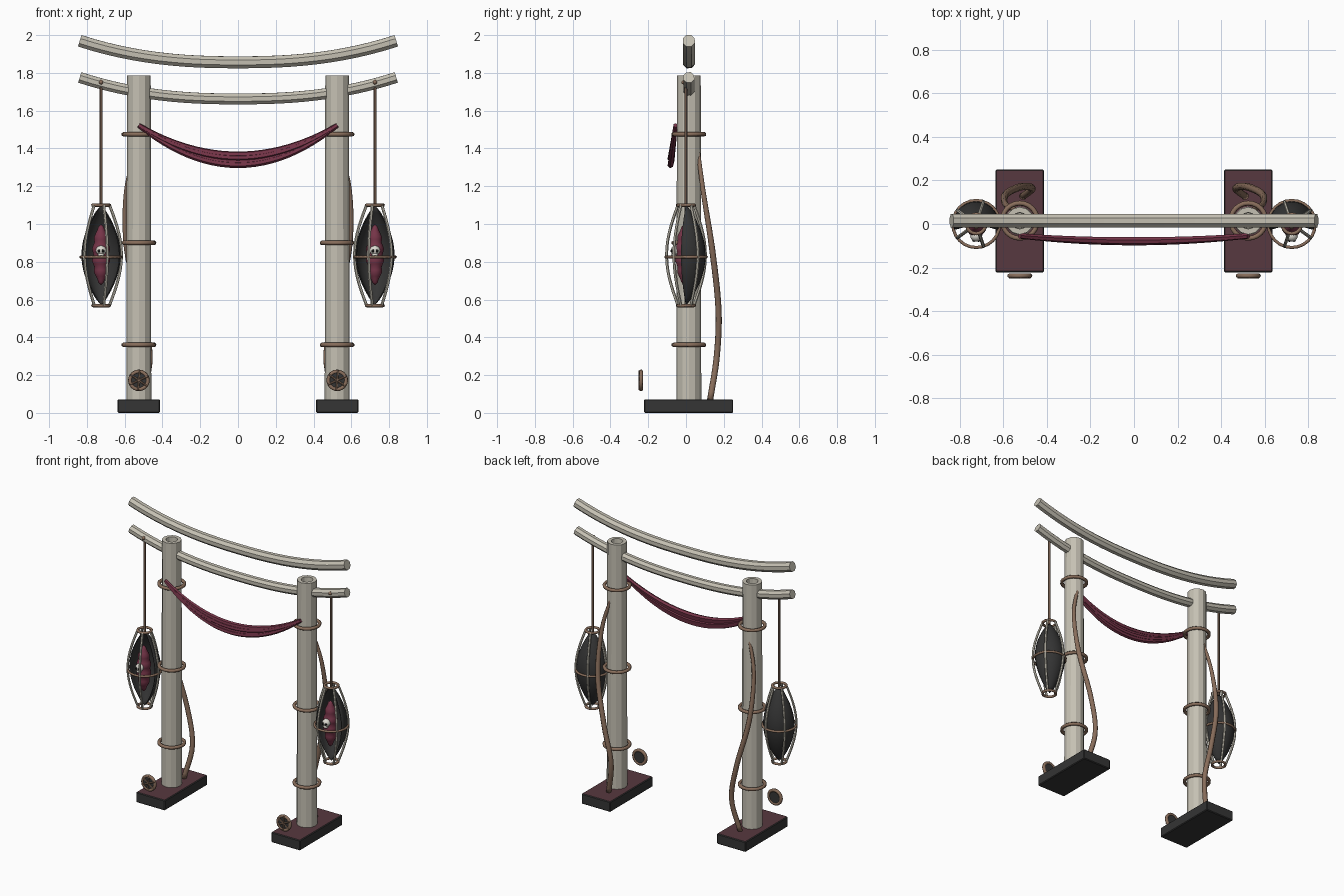
import bpy, bmesh, math
from mathutils import Vector

if "Cube" in bpy.data.objects:
    bpy.data.objects.remove(bpy.data.objects["Cube"])

def mat(name, c):
    m = bpy.data.materials.new(name)
    m.diffuse_color = (*c, 1)
    m.use_nodes = True
    m.node_tree.nodes["Principled BSDF"].inputs["Base Color"].default_value = m.diffuse_color
    return m

BONE = mat("pale_bone", (0.56, 0.53, 0.45))
BROWN = mat("cord_brown", (0.25, 0.155, 0.105))
CLOTH = mat("maroon_cloth", (0.18, 0.035, 0.065))
WINE = mat("dark_wine", (0.095, 0.04, 0.05))
DARK = mat("charcoal", (0.035, 0.035, 0.035))
WHITE = mat("skull_white", (0.72, 0.70, 0.64))
BLACK = mat("socket_black", (0.008, 0.008, 0.008))
PY = 0.015          # depth of posts and beams
PX = 0.525          # post offset
LX, LZ = 0.725, 0.835   # lantern centre

def finish(name, bm, *mats, smooth=False):
    bmesh.ops.recalc_face_normals(bm, faces=bm.faces)
    me = bpy.data.meshes.new(name)
    bm.to_mesh(me)
    bm.free()
    for m in mats:
        me.materials.append(m)
    for p in me.polygons:
        p.use_smooth = smooth
    ob = bpy.data.objects.new(name, me)
    bpy.context.collection.objects.link(ob)
    return ob

def tube(name, pts, r, m, sides=8, closed=False, taper=None, smooth=False):
    bm = bmesh.new()
    pts = [Vector(p) for p in pts]
    n = len(pts)
    rings, u = [], None
    for i, p in enumerate(pts):
        a = pts[i - 1] if (i or closed) else p
        b = pts[(i + 1) % n] if (i < n - 1 or closed) else p
        t = (b - a).normalized()
        if u is None:
            u = t.orthogonal()
        u = (u - t * u.dot(t)).normalized()
        v = t.cross(u)
        rr = r * (taper(i / (n - 1)) if taper else 1)
        rings.append([bm.verts.new(p + rr * (math.cos(k) * u + math.sin(k) * v))
                      for k in [2 * math.pi * (j + .5) / sides for j in range(sides)]])
    for i in range(n if closed else n - 1):
        A, B = rings[i], rings[(i + 1) % n]
        for j in range(sides):
            k = (j + 1) % sides
            bm.faces.new((A[j], A[k], B[k], B[j]))
    if not closed:
        bm.faces.new(rings[0])
        bm.faces.new(rings[-1])
    return finish(name, bm, m, smooth=smooth)

def hoop(name, c, R, r, m, axis='z', n=24):
    pts = []
    for i in range(n):
        a = 2 * math.pi * i / n
        x, y = R * math.cos(a), R * math.sin(a)
        pts.append((c[0] + x, c[1] + (y if axis == 'z' else 0), c[2] + (0 if axis == 'z' else y)))
    return tube(name, pts, r, m, 6, closed=True, smooth=True)

def ball(name, c, s, m):
    bm = bmesh.new()
    bmesh.ops.create_uvsphere(bm, u_segments=12, v_segments=8, radius=1)
    for v in bm.verts:
        v.co = Vector((v.co.x * s[0] + c[0], v.co.y * s[1] + c[1], v.co.z * s[2] + c[2]))
    return finish(name, bm, m, smooth=True)

def lathe(name, c, prof, m, a0=0.0, a1=2 * math.pi, n=20, smooth=True):
    bm = bmesh.new()
    rows = [[bm.verts.new((c[0] + r * math.cos(a0 + (a1 - a0) * j / n),
                           c[1] + r * math.sin(a0 + (a1 - a0) * j / n), z))
             for j in range(n + 1)] for r, z in prof]
    for A, B in zip(rows, rows[1:]):
        for j in range(n):
            bm.faces.new((A[j], A[j + 1], B[j + 1], B[j]))
    bmesh.ops.remove_doubles(bm, verts=bm.verts, dist=1e-5)
    return finish(name, bm, m, smooth=smooth)

def spline(P, n=6):
    # Catmull-Rom through the points
    P = [Vector(p) for p in P]
    Q = [2 * P[0] - P[1]] + P + [2 * P[-1] - P[-2]]
    out = []
    for i in range(1, len(Q) - 2):
        a, b, c, d = Q[i - 1:i + 3]
        for k in range(n):
            t = k / n
            out.append(.5 * (2 * b + (c - a) * t + (2 * a - 5 * b + 4 * c - d) * t * t
                             + (3 * b - a - 3 * c + d) * t ** 3))
    return out + [P[-1]]

# Curved cross beams
for name, z, r in (("lower_beam", 1.662, 0.031), ("upper_beam", 1.856, 0.034)):
    pts = []
    for i in range(25):
        x = -0.838 + 1.676 * i / 24
        pts.append((x, PY, z + 0.114 * abs(x / 0.838) ** 2.4))
    tube(name, pts, r, BONE, 8)

# Draped cloth made of gathered folds
for k in range(4):
    sag = 0.155 + 0.018 * k
    pts = []
    for i in range(25):
        t = -1 + i / 12
        e = 1 - t * t
        pts.append((0.525 * t, -0.055 - (0.022 + 0.005 * (k % 2)) * e, 1.522 - sag * e))
    tube("drape_fold_%d" % k, pts, 0.017, CLOTH, 6,
         taper=lambda t: 0.75 + 0.25 * math.sin(math.pi * t))

for s, side in ((-1, "left"), (1, "right")):
    x = s * PX
    # Plinth with wine-coloured top
    bm = bmesh.new()
    bmesh.ops.create_cube(bm, size=1)
    for v in bm.verts:
        v.co = Vector((x + v.co.x * 0.224, 0.014 + v.co.y * 0.472, 0.036 + v.co.z * 0.072))
    bmesh.ops.bevel(bm, geom=bm.edges[:], offset=0.005, segments=1, affect='EDGES')
    bm.normal_update()
    for f in bm.faces:
        f.material_index = 1 if f.normal.z > 0.9 else 0
    finish(side + "_plinth", bm, DARK, WINE)

    # Post with recessed top
    lathe(side + "_post", (x, PY),
          [(0, .06), (.066, .06), (.063, 1.785), (.038, 1.785), (.036, 1.75), (0, 1.75)],
          BONE, n=12, smooth=False)
    for i, z in enumerate((0.36, 0.90, 1.475)):
        hoop(side + "_post_ring_%d" % i, (x, PY, z), 0.081, 0.012, BROWN)

    # Bent root behind the post
    path = [(.53, .06, 1.42), (.59, .09, 1.18), (.588, .138, .87), (.515, .172, .55),
            (.468, .163, .3), (.51, .128, .07)]
    tube(side + "_root", spline([(s * a, b, c) for a, b, c in path]), 0.017, BROWN, 8,
         taper=lambda t: 0.6 + 0.4 * min(1, t * 2.5), smooth=True)

    # Round woven charm in front
    c = (x, -0.238, 0.172)
    hoop(side + "_charm_ring", c, 0.047, 0.011, BROWN, 'y')
    bm = bmesh.new()
    bmesh.ops.create_cone(bm, cap_ends=True, segments=16, radius1=.045, radius2=.045, depth=.012)
    for v in bm.verts:
        v.co = Vector((c[0] + v.co.x, c[1] + v.co.z, c[2] + v.co.y))
    finish(side + "_charm_disc", bm, DARK)
    for i in range(3):
        a = math.radians(25 + 60 * i)
        d = Vector((math.cos(a), 0, math.sin(a))) * 0.052
        o = Vector(c) + Vector((0, -0.008, 0))
        tube(side + "_charm_bar_%d" % i, [o - d, o + d], 0.005, BROWN, 6)

    # Hanging cord and knot
    lx = s * LX
    tube(side + "_cord", [(lx, 0, 1.09), (lx, 0, 1.75)], 0.008, BROWN, 6)
    ball(side + "_cord_knot", (lx, -0.008, 1.75), (.012, .016, .012), BROWN)

    # Lantern cage: five ribs and three hoops
    for k in range(5):
        a = math.radians(72 * k)
        pts = []
        for i in range(15):
            t = i / 14
            r = 0.044 + 0.064 * math.sin(math.pi * t)
            pts.append((lx - s * r * math.cos(a), r * math.sin(a), 0.568 + 0.534 * t))
        tube(side + "_rib_%d" % k, pts, 0.008, BONE, 6)
    hoop(side + "_cage_top", (lx, 0, 1.10), 0.044, 0.009, BROWN)
    hoop(side + "_cage_bottom", (lx, 0, 0.568), 0.044, 0.009, BROWN)
    hoop(side + "_cage_middle", (lx, 0, 0.825), 0.108, 0.008, BROWN)

    # Dark half shell, open at the front
    prof = [(0.101 * math.sin(math.pi * i / 14) ** 0.85 if 0 < i < 14 else 0,
             0.572 + 0.526 * i / 14) for i in range(15)]
    sh = lathe(side + "_shell", (lx, 0), prof, DARK, math.radians(-15), math.radians(195), 16)
    md = sh.modifiers.new("thickness", 'SOLIDIFY')
    md.thickness = 0.006
    md.offset = 0

    # Lumpy cocoon inside
    prof = []
    for i in range(21):
        t = i / 20
        r = 0 if i in (0, 20) else 0.045 * math.sin(math.pi * t) ** .6 * (1 + .1 * math.cos(10 * math.pi * t))
        prof.append((r, 0.675 + 0.325 * t))
    lathe(side + "_cocoon", (lx, -0.01), prof, CLOTH, n=14)

    # Small skull
    ball(side + "_skull", (lx, -0.055, 0.86), (.028, .026, .026), WHITE)
    ball(side + "_skull_jaw", (lx, -0.062, 0.836), (.017, .017, .014), WHITE)
    for e in (-1, 1):
        ball(side + "_eye_socket", (lx + e * .011, -0.077, 0.858), (.008, .005, .008), BLACK)
